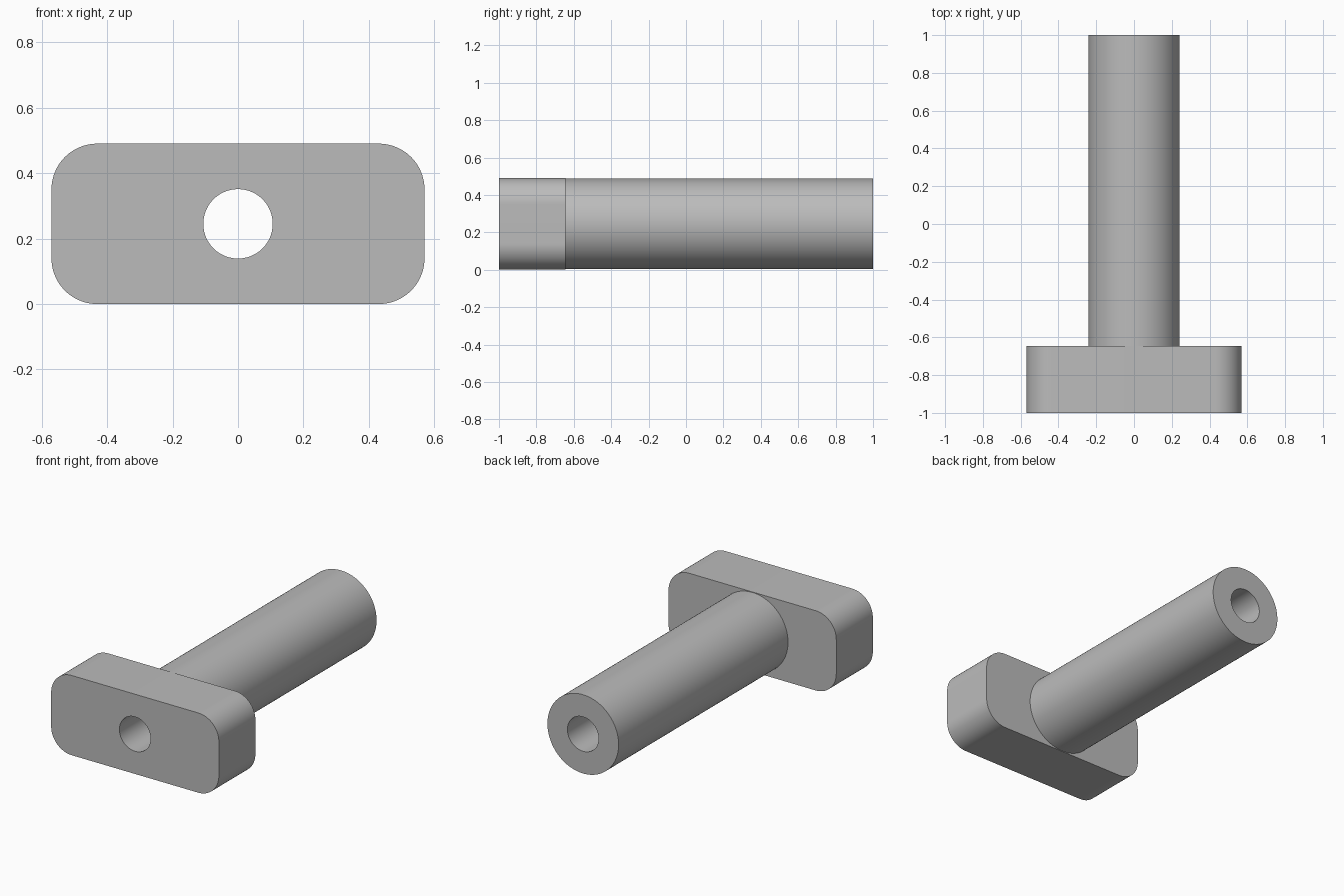
import bpy
import bmesh
from math import sin, cos, pi, radians

if "Cube" in bpy.data.objects:
    bpy.data.objects.remove(bpy.data.objects["Cube"])

AXIS_Z = 0.245      # height of the common axis
HOLE = 0.106        # bore radius
STEPS = 24          # segments per quarter turn

GREY = (0.5, 0.5, 0.5, 1)
grey = bpy.data.materials.new("grey metal")
grey.use_nodes = True
grey.diffuse_color = GREY
grey.node_tree.nodes["Principled BSDF"].inputs["Base Color"].default_value = GREY


def bored_bar(name, half_w, half_h, corner, y0, y1, front_cap=True):
    """Rounded-rectangle bar along y with a round bore through it."""
    outer, inner = [], []
    for q, (sx, sz) in enumerate([(1, 1), (-1, 1), (-1, -1), (1, -1)]):
        for i in range(STEPS + 1):
            a = (q + i / STEPS) * pi / 2
            outer.append((sx * (half_w - corner) + corner * cos(a),
                          sz * (half_h - corner) + corner * sin(a)))
            inner.append((HOLE * cos(a), HOLE * sin(a)))

    bm = bmesh.new()

    def ring(points, y):
        return [bm.verts.new((x, y, AXIS_Z + z)) for x, z in points]

    def bridge(a, b):
        for i in range(len(a)):
            j = (i + 1) % len(a)
            bm.faces.new((a[i], a[j], b[j], b[i]))

    rings = [ring(inner, y0), ring(outer, y0), ring(outer, y1), ring(inner, y1)]
    if front_cap:
        bridge(rings[0], rings[1])
    for a, b in ((1, 2), (2, 3), (3, 0)):
        bridge(rings[a], rings[b])
    # Merge the doubled points where quarter arcs meet
    bmesh.ops.remove_doubles(bm, verts=bm.verts, dist=1e-5)
    bmesh.ops.recalc_face_normals(bm, faces=bm.faces)

    mesh = bpy.data.meshes.new(name)
    bm.to_mesh(mesh)
    bm.free()
    mesh.materials.append(grey)
    obj = bpy.data.objects.new(name, mesh)
    bpy.context.collection.objects.link(obj)
    bpy.ops.object.select_all(action="DESELECT")
    obj.select_set(True)
    bpy.context.view_layer.objects.active = obj
    bpy.ops.object.shade_smooth_by_angle(angle=radians(30))
    return obj


# Rounded head block at the front
bored_bar("head_block", 0.57, 0.245, 0.14, -1, -0.645)
# Hollow shaft running to the back, open where it meets the head
bored_bar("shaft", 0.242, 0.242, 0.242, -0.645, 1, front_cap=False)
